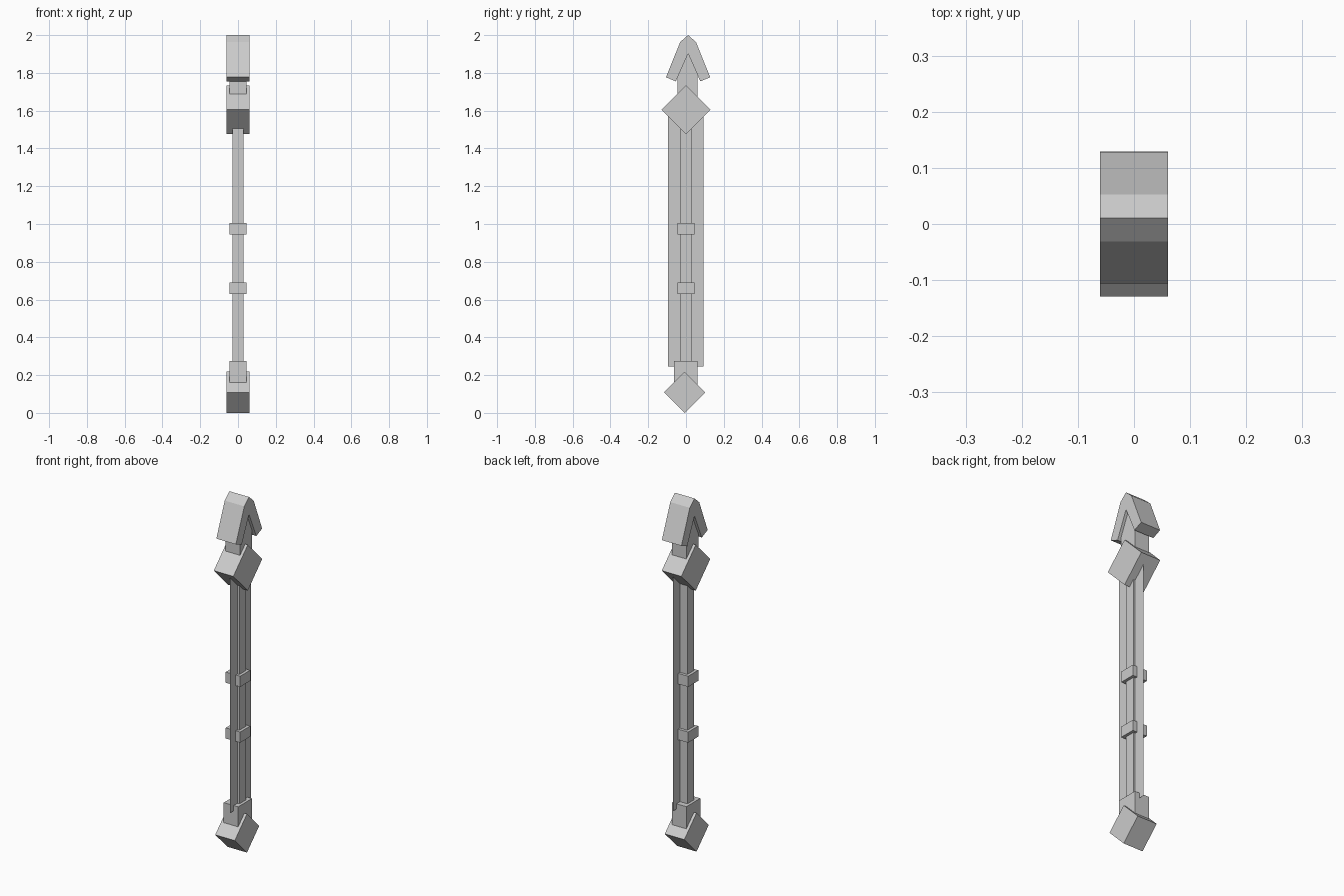
import bpy
import bmesh

old = bpy.data.objects.get("Cube")
if old:
    bpy.data.objects.remove(old, do_unlink=True)

grey = bpy.data.materials.new("plain grey")
grey.use_nodes = True
colour = (0.6, 0.6, 0.6, 1)
grey.diffuse_color = colour
grey.node_tree.nodes["Principled BSDF"].inputs["Base Color"].default_value = colour


def extrude_profile(name, profile, half_width):
    """Extrude a closed (y, z) outline across x; zero width leaves a flat sheet."""
    bm = bmesh.new()
    face = bm.faces.new([bm.verts.new((-half_width, y, z)) for y, z in profile])
    if half_width:
        result = bmesh.ops.extrude_face_region(bm, geom=[face], use_keep_orig=True)
        verts = [v for v in result["geom"] if isinstance(v, bmesh.types.BMVert)]
        bmesh.ops.translate(bm, verts=verts, vec=(2 * half_width, 0, 0))
        bmesh.ops.recalc_face_normals(bm, faces=bm.faces)
    mesh = bpy.data.meshes.new(name)
    bm.to_mesh(mesh)
    bm.free()
    mesh.materials.append(grey)
    obj = bpy.data.objects.new(name, mesh)
    bpy.context.collection.objects.link(obj)
    return obj


def box(name, half_width, y0, y1, z0, z1):
    return extrude_profile(name, [(y0, z0), (y1, z0), (y1, z1), (y0, z1)], half_width)


def diamond(name, half_width, y, z, r):
    return extrude_profile(name, [(y, z - r), (y + r, z), (y, z + r), (y - r, z)], half_width)


# Shaft with its flat side sheet and two bands
box("shaft", 0.029, -0.029, 0.029, 0.2, 1.62)
sheet = box("side_sheet", 0, -0.095, 0.092, 0.245, 1.6)
sheet.location.x = 0.017
for name, z in (("lower_band", 0.66), ("upper_band", 0.975)):
    box(name, 0.045, -0.045, 0.045, z - 0.03, z + 0.03)

# Pommel and its collar
diamond("pommel", 0.061, -0.007, 0.109, 0.109)
box("collar", 0.045, -0.063, 0.061, 0.12, 0.275)

# Diamond block, neck and arrow-shaped tip
diamond("head_block", 0.061, 0, 1.605, 0.129)
box("neck", 0.045, -0.046, 0.061, 1.62, 1.91)
mid = 0.011
right = [(0.042, 1.963), (0.117, 1.777), (0.065, 1.755)]
left = [(mid - d, z) for d, z in reversed(right)]
right = [(mid + d, z) for d, z in right]
extrude_profile("arrow_tip", [(mid, 2.0)] + right + [(mid, 1.902)] + left, 0.061)
